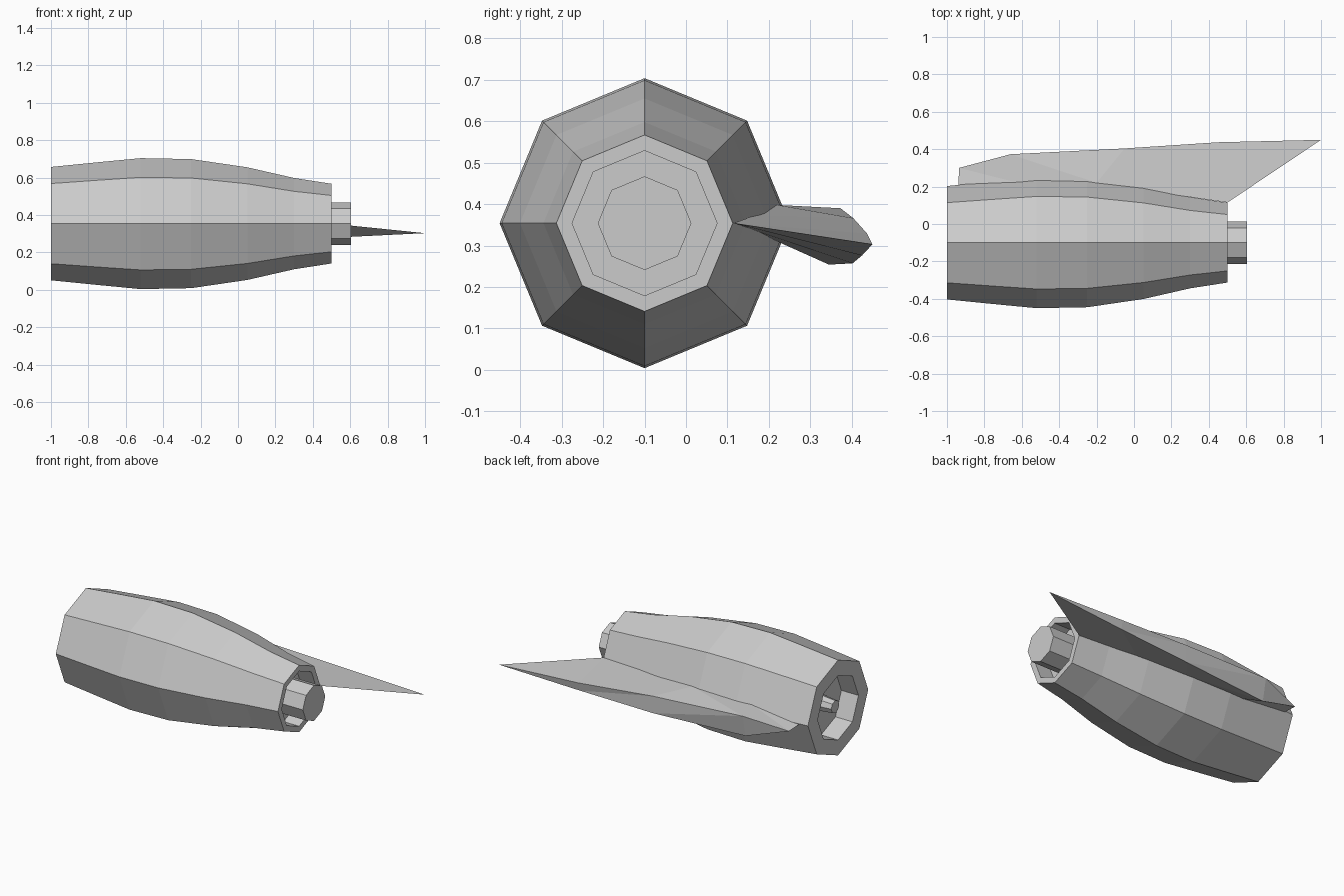
import bpy, bmesh
from math import sin, cos, pi

if "Cube" in bpy.data.objects:
    bpy.data.objects.remove(bpy.data.objects["Cube"])

CY, CZ = -0.10, 0.354   # engine axis
SIDES = 8


def finish(name, bm):
    bmesh.ops.recalc_face_normals(bm, faces=bm.faces)
    me = bpy.data.meshes.new(name)
    bm.to_mesh(me)
    bm.free()
    bpy.context.collection.objects.link(bpy.data.objects.new(name, me))


def lathe(name, profile, loop=False):
    """Revolve (x, radius) points round the engine axis; cap the ends or close the loop."""
    bm = bmesh.new()
    rings = [[bm.verts.new((x, CY + r * sin(2 * pi * i / SIDES), CZ + r * cos(2 * pi * i / SIDES)))
              for i in range(SIDES)] for x, r in profile]
    pairs = list(zip(rings, rings[1:]))
    if loop:
        pairs.append((rings[-1], rings[0]))
    else:
        bm.faces.new(rings[0])
        bm.faces.new(rings[-1])
    for a, b in pairs:
        for i in range(SIDES):
            j = (i + 1) % SIDES
            bm.faces.new((a[i], a[j], b[j], b[i]))
    finish(name, bm)


# Nacelle shell: outer skin, rear nozzle lip, inner duct, intake lip
lathe("nacelle_shell", [(-1, .303), (-.75, .328), (-.52, .35), (-.25, .345), (.05, .301),
                        (.3, .244), (.5, .213), (.5, .175), (.39, .175), (-.88, .205), (-1, .205)], loop=True)

# Fan disc and rear bulkhead closing the duct
lathe("fan_disc", [(-.88, .21), (-.86, .21)])
lathe("rear_bulkhead", [(.37, .18), (.39, .18)])

# Fan hub and exhaust core
lathe("fan_hub", [(-.98, .04), (-.88, .05)])
lathe("exhaust_core", [(.38, .113), (.605, .113)])


# Pylon: airfoil root on the shell joined to a swept airfoil at the outer end
def airfoil(bm, lead, stations, trail):
    top = [bm.verts.new((x, y, zt)) for x, y, zt, yb, zb in stations]
    bot = [bm.verts.new((x, yb, zb)) for x, y, zt, yb, zb in stations]
    return [bm.verts.new(lead)] + top + [bm.verts.new(trail)] + bot[::-1]


bm = bmesh.new()
root = airfoil(bm, (-.94, .19, .350),
               [(-.62, .22, .395, .22, .310), (-.2, .22, .398, .22, .310),
                (.12, .17, .374, .17, .335)],
               (.5, .115, .354))
outer = airfoil(bm, (-.935, .30, .340),
                [(-.66, .373, .390, .345, .254), (-.05, .404, .366, .402, .257),
                 (.45, .437, .329, .425, .276)],
                (1, .45, .303))
n = len(root)
for i in range(n):
    j = (i + 1) % n
    bm.faces.new((root[i], root[j], outer[j], outer[i]))
bm.faces.new(root)
bm.faces.new(outer)
bmesh.ops.triangulate(bm, faces=bm.faces)
finish("pylon", bm)
